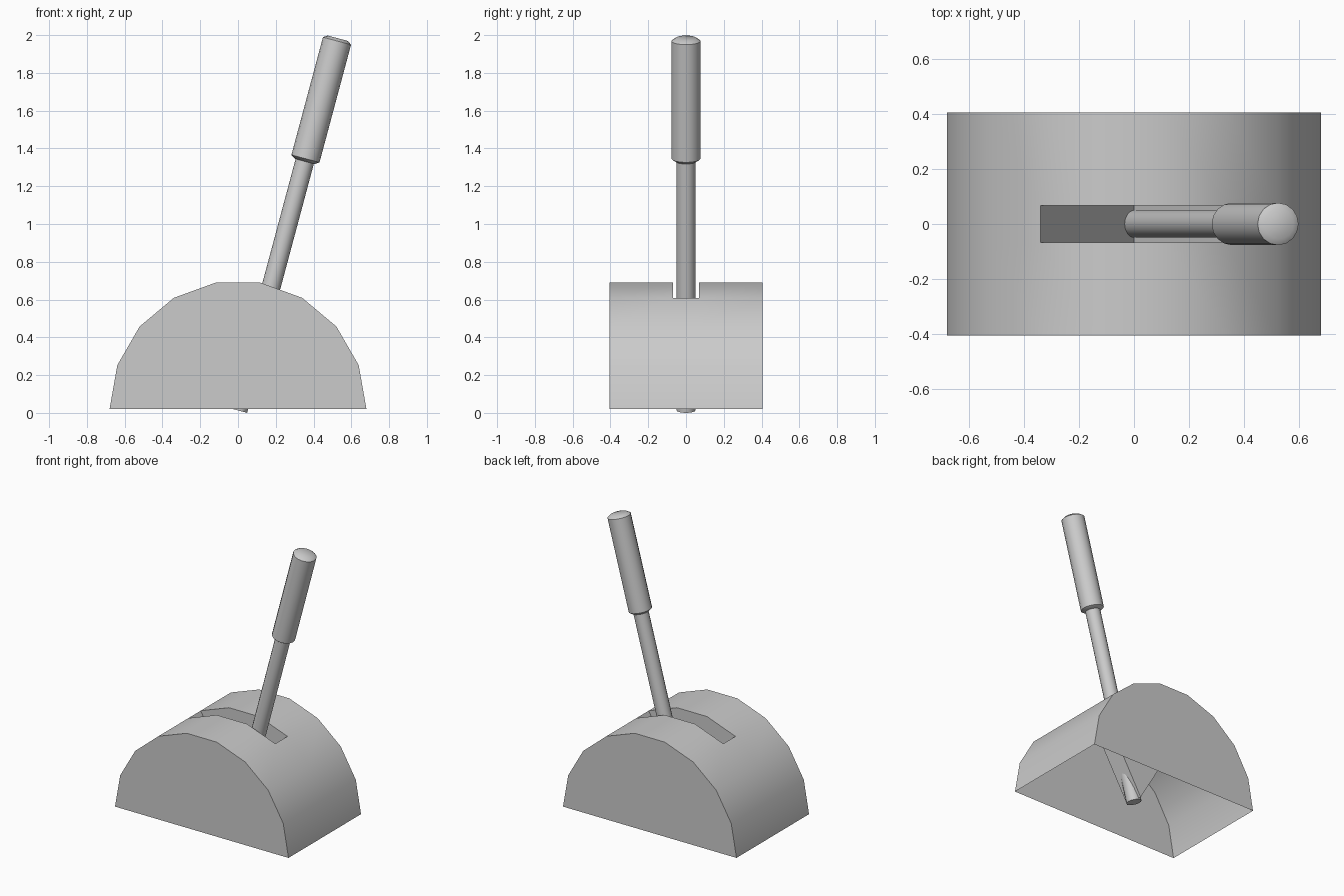
import bpy, bmesh, math
from mathutils import Matrix

if "Cube" in bpy.data.objects:
    bpy.data.objects.remove(bpy.data.objects["Cube"])


def finish(name, bm, angle=35):
    bm.normal_update()
    mesh = bpy.data.meshes.new(name)
    bm.to_mesh(mesh)
    bm.free()
    obj = bpy.data.objects.new(name, mesh)
    bpy.context.collection.objects.link(obj)
    bpy.ops.object.select_all(action='DESELECT')
    obj.select_set(True)
    bpy.context.view_layer.objects.active = obj
    bpy.ops.object.shade_smooth_by_angle(angle=math.radians(angle))
    return obj


# Half-drum housing, open underneath, with a wedge-shaped slot in the top
R, BASE, HALF, SLOT, N = 0.68, 0.02, 0.406, 0.068, 9
S0, S1 = 3, 6  # arc steps where the slot begins and ends
bm = bmesh.new()
rows = []
for y in (-HALF, -SLOT, SLOT, HALF):
    rows.append([bm.verts.new((R * math.cos(math.pi * i / N), y,
                               BASE + R * math.sin(math.pi * i / N)))
                 for i in range(N + 1)])
for j in range(3):
    for i in range(N):
        if j == 1 and S0 <= i < S1:
            continue
        bm.faces.new((rows[j][i], rows[j + 1][i], rows[j + 1][i + 1], rows[j][i + 1]))
# end caps
bm.faces.new(rows[0])
bm.faces.new(rows[3][::-1])
# slot side walls and sloping floors meeting at the pivot
pa = bm.verts.new((0, -SLOT, BASE))
pb = bm.verts.new((0, SLOT, BASE))
bm.faces.new([pa] + rows[1][S0:S1 + 1][::-1])
bm.faces.new([pb] + rows[2][S0:S1 + 1])
bm.faces.new((pa, rows[1][S0], rows[2][S0], pb))
bm.faces.new((pb, rows[2][S1], rows[1][S1], pa))
finish("housing", bm)


# Lever parts: turned profiles along the tilted lever axis
TILT = Matrix.Translation((0, 0, 0.013)) @ Matrix.Rotation(math.radians(15), 4, 'Y')


def turned(name, profile, sides=16):
    bm = bmesh.new()
    rings = [[bm.verts.new((r * math.cos(2 * math.pi * k / sides),
                            r * math.sin(2 * math.pi * k / sides), t))
              for k in range(sides)] for r, t in profile]
    for a, b in zip(rings, rings[1:]):
        for k in range(sides):
            n = (k + 1) % sides
            bm.faces.new((a[k], a[n], b[n], b[k]))
    bm.faces.new(rings[0][::-1])
    bm.faces.new(rings[-1])
    bm.transform(TILT)
    return finish(name, bm)


turned("lever_rod", [(0.05, 0), (0.05, 1.40)])
turned("lever_grip", [(0.055, 1.365), (0.077, 1.38), (0.077, 2.025), (0.055, 2.04)])
